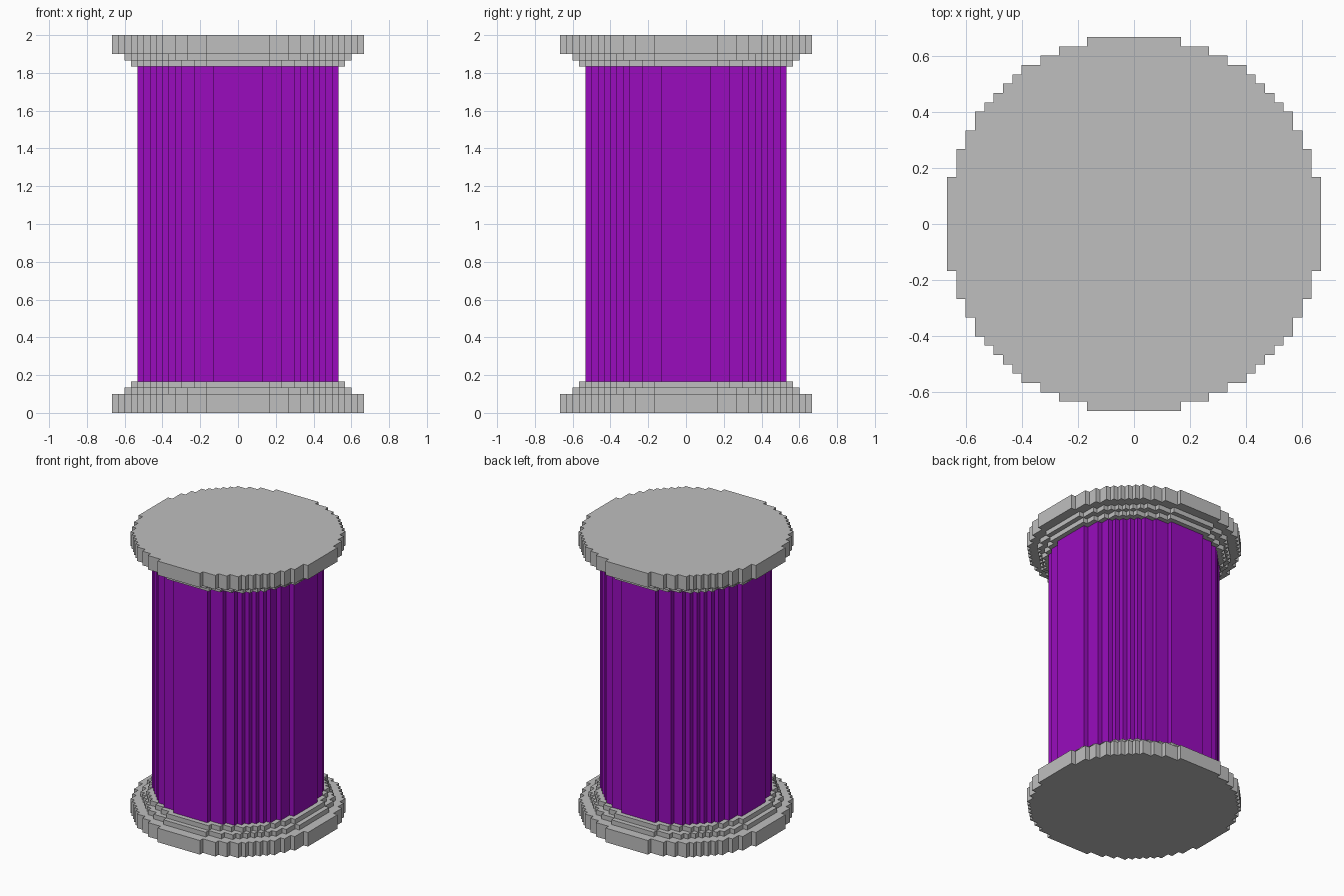
import bpy
import bmesh
import math

cube = bpy.data.objects.get("Cube")
if cube:
    bpy.data.objects.remove(cube, do_unlink=True)

V = 1 / 30      # block size
HEIGHT = 60     # total height in blocks


def material(name, rgb):
    m = bpy.data.materials.new(name)
    m.use_nodes = True
    m.diffuse_color = (*rgb, 1)
    m.node_tree.nodes["Principled BSDF"].inputs["Base Color"].default_value = (*rgb, 1)
    return m


grey = material("light grey", (0.52, 0.52, 0.52))
purple = material("purple", (0.319, 0.0037, 0.515))


def stepped_circle(r):
    """Corner points, in blocks, of a circle drawn with square blocks."""
    n = int(r + 0.5)
    w = [int(math.sqrt(r * r - (j + 0.5) ** 2) + 0.5) for j in range(n)] + [0]
    quarter = []
    for j in range(n):
        if w[j + 1] != w[j]:
            quarter += [(w[j], j + 1), (w[j + 1], j + 1)]
    quarter.pop()   # the last point lies on the axis, mid-edge
    loop = []
    for _ in range(4):
        loop += quarter
        quarter = [(-y, x) for x, y in quarter]
    return loop


def disc(name, r, z0, z1, mat):
    """Stepped disc of radius r from height z0 to z1, all in blocks."""
    bm = bmesh.new()
    face = bm.faces.new([bm.verts.new((x * V, y * V, z0 * V))
                         for x, y in stepped_circle(r)])
    top = bmesh.ops.extrude_face_region(bm, geom=[face], use_keep_orig=True)["geom"]
    bmesh.ops.translate(bm, vec=(0, 0, (z1 - z0) * V),
                        verts=[g for g in top if isinstance(g, bmesh.types.BMVert)])
    bmesh.ops.recalc_face_normals(bm, faces=bm.faces)
    mesh = bpy.data.meshes.new(name)
    bm.to_mesh(mesh)
    bm.free()
    mesh.materials.append(mat)
    bpy.context.collection.objects.link(bpy.data.objects.new(name, mesh))


# Column shaft
disc("shaft", 16.0, 5, HEIGHT - 5, purple)

# Stepped base, repeated upside down as the cap
for part, r, z0, z1 in [("plate", 20.2, 0, 3),
                        ("wide_step", 18.2, 3, 4),
                        ("narrow_step", 17.2, 4, 5)]:
    disc("base_" + part, r, z0, z1, grey)
    disc("cap_" + part, r, HEIGHT - z1, HEIGHT - z0, grey)
